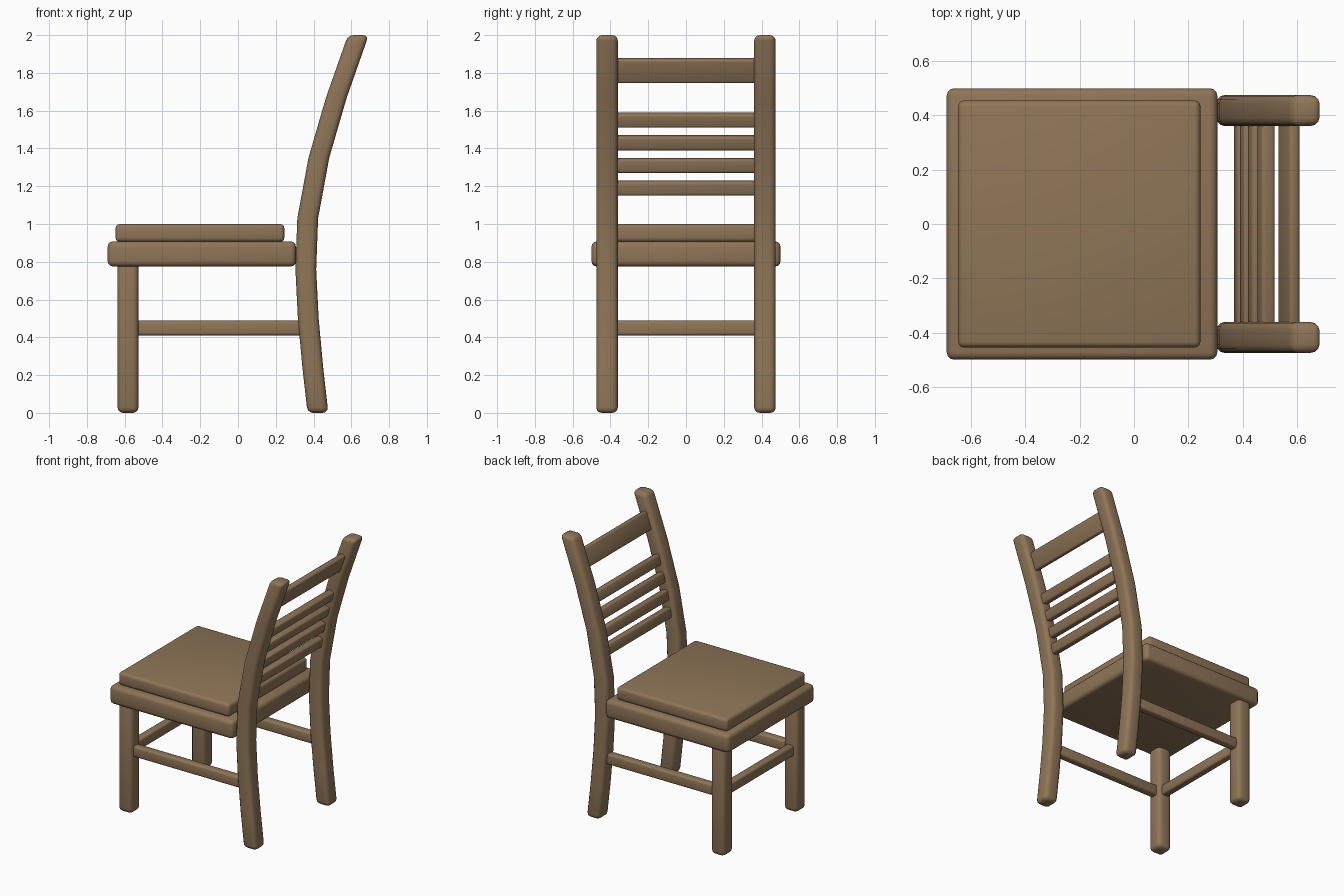
import bpy, bmesh, math

if "Cube" in bpy.data.objects:
    bpy.data.objects.remove(bpy.data.objects["Cube"])

wood = bpy.data.materials.new("brown wood")
wood.diffuse_color = (0.275, 0.178, 0.096, 1)
wood.use_nodes = True
wood.node_tree.nodes["Principled BSDF"].inputs["Base Color"].default_value = wood.diffuse_color


def sweep(name, sections, y0, y1, bevel, mirror=False):
    """Bar in the XZ plane: sections are (x_left, z_left, x_right, z_right), extruded y0..y1."""
    bm = bmesh.new()
    rings = [[bm.verts.new(p) for p in ((xa, y0, za), (xb, y0, zb), (xb, y1, zb), (xa, y1, za))]
             for xa, za, xb, zb in sections]
    for a, b in zip(rings, rings[1:]):
        for i in range(4):
            j = (i + 1) % 4
            bm.faces.new((a[i], a[j], b[j], b[i]))
    bm.faces.new(rings[0][::-1])
    bm.faces.new(rings[-1])
    bmesh.ops.recalc_face_normals(bm, faces=bm.faces)
    sharp = [e for e in bm.edges if e.calc_face_angle() > 0.7]
    bmesh.ops.bevel(bm, geom=sharp, offset=bevel, segments=3, profile=0.5,
                    affect='EDGES', clamp_overlap=True)
    mesh = bpy.data.meshes.new(name)
    bm.to_mesh(mesh)
    bm.free()
    mesh.materials.append(wood)
    ob = bpy.data.objects.new(name, mesh)
    bpy.context.collection.objects.link(ob)
    bpy.ops.object.select_all(action='DESELECT')
    ob.select_set(True)
    bpy.context.view_layer.objects.active = ob
    bpy.ops.object.shade_smooth_by_angle(angle=math.radians(40))
    if mirror:
        m = ob.modifiers.new("mirror", 'MIRROR')
        m.use_axis = (False, True, False)
    return ob


def box(name, x0, x1, y0, y1, z0, z1, bevel, mirror=False):
    return sweep(name, [(x0, z0, x1, z0), (x0, z1, x1, z1)], y0, y1, bevel, mirror)


# Centre line of the curved back posts: (z, x)
PATH = [(0, 0.423), (0.25, 0.395), (0.5, 0.372), (0.76, 0.359), (1.03, 0.369),
        (1.35, 0.428), (1.67, 0.521), (2.0, 0.637)]


def post_x(z):
    for (za, xa), (zb, xb) in zip(PATH, PATH[1:]):
        if z <= zb:
            return xa + (xb - xa) * (z - za) / (zb - za)


# Seat and cushion
box("seat", -0.69, 0.307, -0.5, 0.5, 0.775, 0.908, 0.028)
box("seat_pad", -0.648, 0.245, -0.455, 0.455, 0.905, 1.0, 0.022)

# Legs and back posts
box("front_leg", -0.638, -0.527, 0.363, 0.475, 0, 0.8, 0.03, True)
sweep("back_post", [(x - 0.055, z, x + 0.055, z) for z, x in PATH], 0.361, 0.475, 0.03, True)

# Stretchers on the front and both sides
box("side_stretcher", -0.56, 0.35, 0.39, 0.448, 0.41, 0.488, 0.014, True)
box("front_stretcher", -0.611, -0.554, -0.39, 0.39, 0.41, 0.488, 0.014)


# Back slats, leaning with the posts
def slat(name, z, height, thick):
    slope = (post_x(z + 0.1) - post_x(z - 0.1)) / 0.2
    a = math.atan(slope)
    tx, tz = math.cos(a) * thick / 2, -math.sin(a) * thick / 2
    secs = []
    for s in (-height / 2, height / 2):
        cx, cz = post_x(z) + s * math.sin(a), z + s * math.cos(a)
        secs.append((cx - tx, cz - tz, cx + tx, cz + tz))
    sweep(name, secs, -0.39, 0.39, 0.013)


slat("top_rail", 1.812, 0.135, 0.042)
for i in range(4):
    slat(f"back_slat_{i + 1}", 1.19 + 0.12 * i, 0.076, 0.052)
